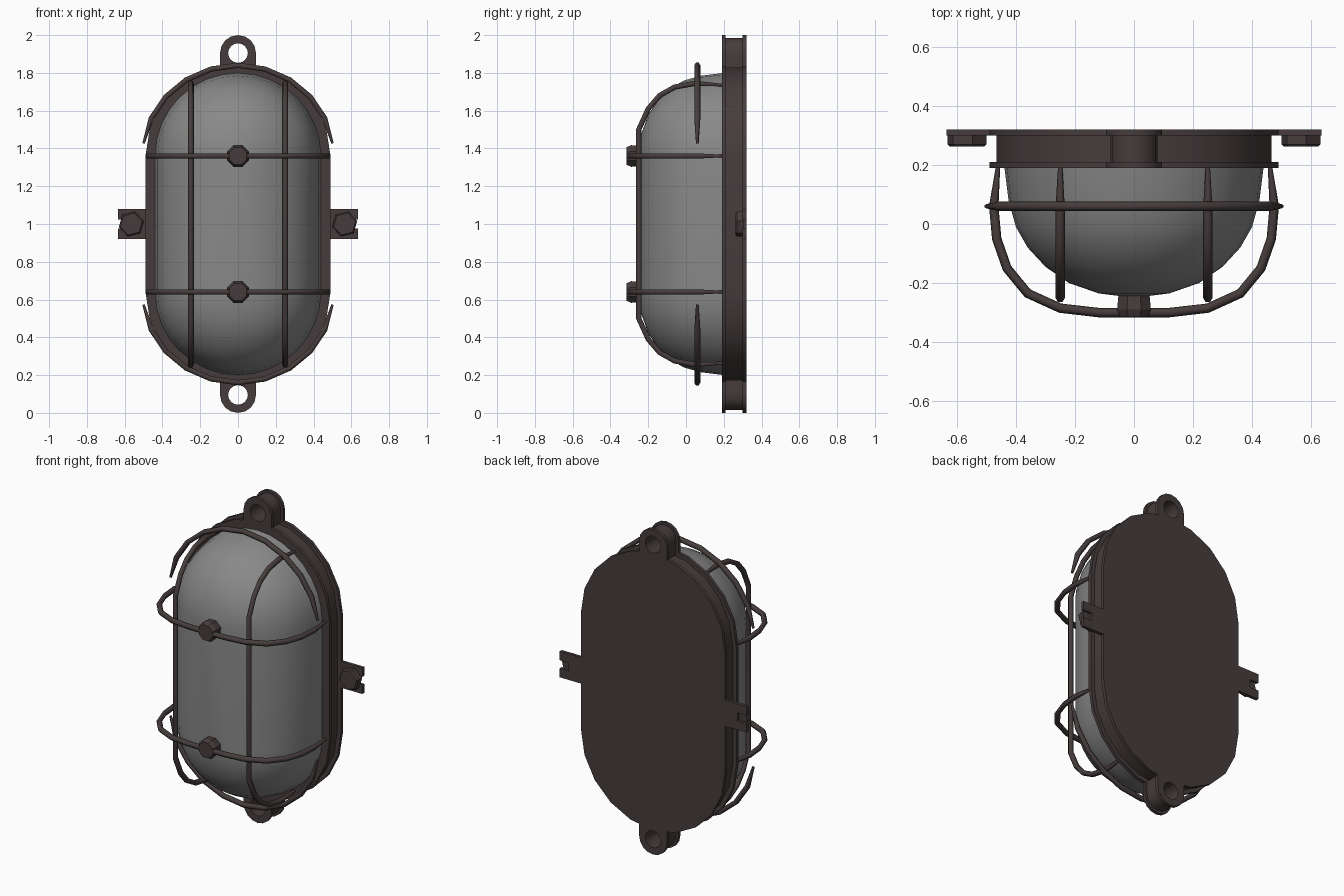
import bpy, bmesh
from math import sin, cos, pi, radians

cube = bpy.data.objects.get("Cube")
if cube:
    bpy.data.objects.remove(cube, do_unlink=True)


def material(name, rgb):
    m = bpy.data.materials.new(name)
    m.use_nodes = True
    m.diffuse_color = (*rgb, 1)
    m.node_tree.nodes["Principled BSDF"].inputs["Base Color"].default_value = (*rgb, 1)
    return m


iron = material("dark brown iron", (0.062, 0.045, 0.045))
glass = material("grey glass", (0.25, 0.25, 0.25))

MID, TOP = 1.0, 1.36          # lamp centre and centre of the upper round end
HALF = TOP - MID


def loft(name, rings, mat, cyclic=False, smooth=30):
    """Skin a list of equal-length closed rings of (x, y, z) points."""
    bm = bmesh.new()
    loops = [[bm.verts.new(p) for p in ring] for ring in rings]
    n = len(loops[0])
    pairs = list(zip(loops, loops[1:]))
    if cyclic:
        pairs.append((loops[-1], loops[0]))
    else:
        bm.faces.new(loops[0])
        bm.faces.new(loops[-1])
    for a, b in pairs:
        for i in range(n):
            j = (i + 1) % n
            bm.faces.new((a[i], a[j], b[j], b[i]))
    bmesh.ops.remove_doubles(bm, verts=bm.verts, dist=0.0005)
    bmesh.ops.recalc_face_normals(bm, faces=bm.faces)
    me = bpy.data.meshes.new(name)
    bm.to_mesh(me)
    bm.free()
    me.materials.append(mat)
    if smooth:
        me.shade_smooth()
        me.set_sharp_from_angle(angle=radians(smooth))
    ob = bpy.data.objects.new(name, me)
    bpy.context.collection.objects.link(ob)
    return ob


def capsule(r, y, steps):
    """Upright rounded-end outline of radius r at depth y."""
    ring = []
    for s, start in ((1, 0), (-1, pi)):
        for k in range(steps + 1):
            a = start + pi * k / steps
            ring.append((r * cos(a), y, MID + s * HALF + r * sin(a)))
    return ring


def disc(x, z, r, y, n, turn=0.0):
    return [(x + r * cos(turn + 2 * pi * k / n), y, z + r * sin(turn + 2 * pi * k / n))
            for k in range(n)]


def wire(name, points, radius=0.016):
    """Bent bar, thinner at its two ends."""
    cu = bpy.data.curves.new(name, 'CURVE')
    cu.dimensions = '3D'
    cu.bevel_depth = radius
    cu.bevel_resolution = 1
    cu.use_fill_caps = True
    sp = cu.splines.new('POLY')
    sp.points.add(len(points) - 1)
    for p, co in zip(sp.points, points):
        p.co = (*co, 1)
    for end in (0, -1):
        sp.points[end].radius = 0.45
    cu.materials.append(iron)
    ob = bpy.data.objects.new(name, cu)
    bpy.context.collection.objects.link(ob)


# Back housing with a flange at the wall and one round the glass
housing = [(0.49, 0.32), (0.49, 0.30), (0.465, 0.30), (0.465, 0.21),
           (0.49, 0.21), (0.49, 0.19), (0.42, 0.19)]
loft("housing", [capsule(r, y, 10) for r, y in housing], iron)

# Domed glass
dome = [(0.44, 0.2), (0.425, 0.08), (0.40, -0.01), (0.36, -0.08), (0.30, -0.145),
        (0.22, -0.2), (0.12, -0.235), (0.0, -0.25)]
loft("glass_dome", [capsule(r, y, 16) for r, y in dome], glass, smooth=40)

# Pierced mounting eyes at both ends
def eye_ring(s, r, y, square):
    ring = []
    for k in range(16):
        a = 2 * pi * k / 16
        c, h = cos(a), sin(a)
        if square and h < 0:
            m = max(abs(c), abs(h))
            c, h = c / m, h / m
        ring.append((r * c, y, MID + s * (0.905 + r * h)))
    return ring


eye = [(0.095, 0.32), (0.095, 0.30), (0.08, 0.30), (0.08, 0.21), (0.095, 0.21), (0.095, 0.19)]
for s, label in ((1, "top"), (-1, "bottom")):
    rings = [eye_ring(s, r, y, True) for r, y in eye]
    rings += [eye_ring(s, 0.052, y, False) for y in (0.19, 0.32)]
    loft(label + "_mounting_eye", rings, iron, cyclic=True)

# Forked side lugs with hexagonal bolts
fork = [(0.45, -0.08), (0.635, -0.08), (0.635, -0.025), (0.575, -0.025),
        (0.575, 0.025), (0.635, 0.025), (0.635, 0.08), (0.45, 0.08)]
for s, label in ((1, "left"), (-1, "right")):
    loft(label + "_lug", [[(s * x, y, MID + z) for x, z in fork] for y in (0.30, 0.32)],
         iron, smooth=0)
    loft(label + "_lug_bolt", [disc(s * 0.565, MID, r, y, 6, 0.25)
                               for r, y in ((0.068, 0.305), (0.068, 0.27), (0.06, 0.262))],
         iron, smooth=0)

# Cage: cross hoops, end arcs and front studs
hoop = [(0.46, 0.2), (0.475, 0.06), (0.465, -0.05), (0.43, -0.15), (0.36, -0.235),
        (0.25, -0.285), (0.12, -0.3)]
side = hoop + [(-x, y) for x, y in reversed(hoop)]
for s, label in ((1, "upper"), (-1, "lower")):
    z0 = MID + s * HALF
    wire(label + "_hoop", [(x, y, z0) for x, y in side])
    wire(label + "_end_arc", [(0.505 * cos(a), 0.06, z0 + s * 0.48 * sin(a))
                              for a in (radians(8 + 164 * k / 10) for k in range(11))])
    loft(label + "_stud", [disc(0, z0, r, y, 8, pi / 8)
                           for r, y in ((0.055, -0.22), (0.062, -0.29), (0.05, -0.315))],
         iron, smooth=0)

# Cage: upright bars bent over both ends
bend = [(0.2, 0.735), (0.05, 0.745), (-0.06, 0.725), (-0.14, 0.68), (-0.2, 0.61), (-0.25, 0.5)]
path = bend + [(y, -h) for y, h in reversed(bend)]
for s, label in ((1, "left"), (-1, "right")):
    wire(label + "_upright_bar", [(s * 0.25, y, MID + h) for y, h in path])
